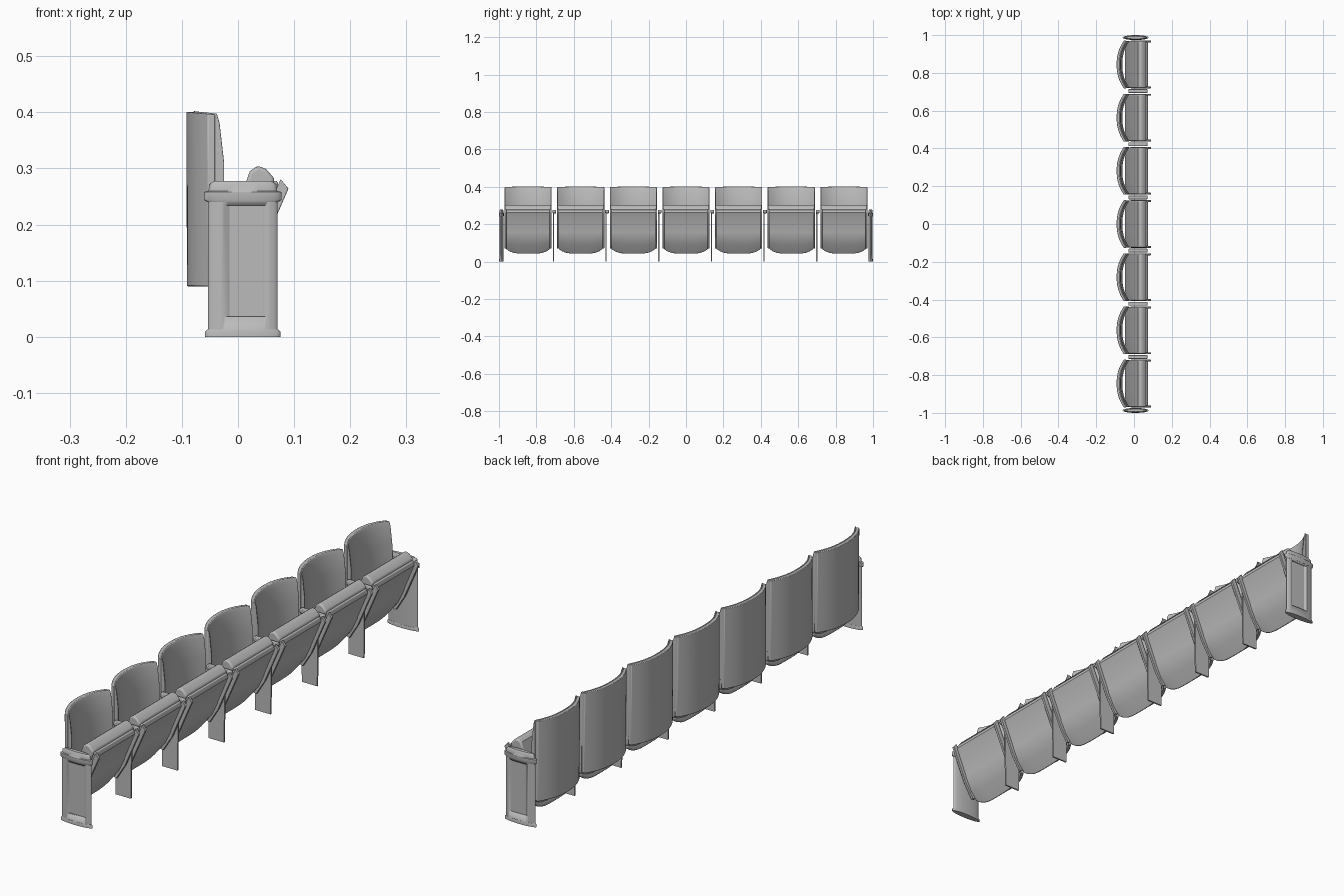
import bpy, bmesh, math

if "Cube" in bpy.data.objects:
    bpy.data.objects.remove(bpy.data.objects["Cube"])

grey = bpy.data.materials.new("plain grey")
grey.diffuse_color = (0.5, 0.5, 0.5, 1)
grey.use_nodes = True
grey.node_tree.nodes["Principled BSDF"].inputs["Base Color"].default_value = grey.diffuse_color
PITCH = 0.2815


def make(name, bm, angle=35, bevel=0, segs=2):
    bmesh.ops.recalc_face_normals(bm, faces=bm.faces[:])
    me = bpy.data.meshes.new(name)
    bm.to_mesh(me)
    bm.free()
    me.materials.append(grey)
    ob = bpy.data.objects.new(name, me)
    bpy.context.collection.objects.link(ob)
    bpy.context.view_layer.objects.active = ob
    for o in bpy.context.selected_objects:
        o.select_set(False)
    ob.select_set(True)
    bpy.ops.object.shade_smooth_by_angle(angle=math.radians(angle))
    if bevel:
        b = ob.modifiers.new("soft edges", 'BEVEL')
        b.width, b.segments = bevel, segs
        b.limit_method, b.angle_limit = 'ANGLE', math.radians(40)
    return ob


def sliced(name, profile, half, n=1, warp=lambda t, x, z: (x, z), yc=0, **kw):
    """Sweep an (x, z) profile along y in n steps, warping each slice."""
    bm = bmesh.new()
    rings = []
    for i in range(n + 1):
        t = -1 + 2 * i / n
        ring = []
        for x, z in profile:
            wx, wz = warp(t, x, z)
            ring.append(bm.verts.new((wx, yc + t * half, wz)))
        rings.append(ring)
    m = len(profile)
    for a, b in zip(rings, rings[1:]):
        for j in range(m):
            bm.faces.new((a[j], a[(j + 1) % m], b[(j + 1) % m], b[j]))
    bm.faces.new(rings[0])
    bm.faces.new(rings[-1])
    return make(name, bm, **kw)


def lens(name, yc, levels, cx=0.0085, n=28):
    """Stack oval cross-sections given as (half x, half y, z)."""
    bm = bmesh.new()
    rings = [[bm.verts.new((cx + hx * math.cos(2 * math.pi * i / n),
                            yc + hy * math.sin(2 * math.pi * i / n), z))
              for i in range(n)] for hx, hy, z in levels]
    for a, b in zip(rings, rings[1:]):
        for j in range(n):
            bm.faces.new((a[j], a[(j + 1) % n], b[(j + 1) % n], b[j]))
    bm.faces.new(rings[0])
    bm.faces.new(rings[-1])
    return make(name, bm)


# Curved backrest: thin shell and padded front
def curve_back(t, x, z):
    return x + 0.038 * abs(t) ** 2.3, z - (0.004 * t * t if z > 0.3 else 0)


parts = [
    sliced("back_shell", [(-0.091, 0.09), (-0.078, 0.09), (-0.078, 0.4), (-0.092, 0.401)],
           0.126, 16, curve_back, bevel=0.002),
    sliced("back_cushion", [(-0.08, 0.12), (-0.066, 0.12), (-0.062, 0.2), (-0.062, 0.315),
                            (-0.07, 0.385), (-0.075, 0.402), (-0.08, 0.402)],
           0.125, 16, curve_back, bevel=0.006, segs=3),
]


# Folded seat: pad towards the backrest, pan on the outside
def round_rear(t, x, z):
    low = max(0, (0.15 - z) / 0.11)
    return x + 0.012 * low * t ** 4, z + 0.026 * low * t ** 4


parts += [
    sliced("seat_pad", [(-0.045, 0.065), (-0.047, 0.12), (0.014, 0.275), (0.021, 0.295),
                        (0.035, 0.305), (0.05, 0.299), (0.066, 0.281), (0.055, 0.25),
                        (0.008, 0.14), (-0.03, 0.06)],
           0.124, 12, round_rear, bevel=0.006, segs=3),
    sliced("seat_pan", [(-0.045, 0.05), (-0.035, 0.041), (0.0, 0.09), (0.03, 0.153),
                        (0.03, 0.157), (0.074, 0.262), (0.07, 0.278), (0.055, 0.278),
                        (0.0, 0.14), (-0.043, 0.066)],
           0.118, 12, round_rear, bevel=0.003),
]
# Slanted side brackets of the seat
for s in (-1, 1):
    parts.append(sliced("seat_side_bracket",
                        [(0.076, 0.281), (0.09, 0.264), (0.07, 0.218), (0.032, 0.13),
                         (-0.005, 0.07), (-0.018, 0.075), (0.01, 0.13)],
                        0.005, yc=s * 0.121, bevel=0.0015))

for ob in parts:
    for k in range(-3, 4):
        c = ob if k == 0 else ob.copy()
        if k:
            bpy.context.collection.objects.link(c)
        c.location.y = k * PITCH

# Dividers with armrests between the seats
for k in range(6):
    y = (k - 2.5) * PITCH
    sliced("divider_leg", [(-0.02, 0), (0.045, 0), (0.048, 0.265), (-0.022, 0.265)],
           0.003, yc=y - 0.005)
    sliced("armrest", [(-0.03, 0.262), (0.062, 0.258), (0.07, 0.262), (0.072, 0.27),
                       (0.067, 0.277), (-0.03, 0.277)], 0.01, yc=y, bevel=0.003)

# Oval end panels with recessed face, foot band and arm cap
for s in (-1, 1):
    y = s * 0.987
    panel = lens("end_panel", y, [(0.062, 0.011, 0), (0.062, 0.011, 0.25)])
    cut = sliced("recess_cutter", [(0, 0.036), (1, 0.036), (1, 0.234), (0, 0.234)], 1,
                 warp=lambda t, x, z: (0.015 + (2 * x - 1) * (0.03 if t < 0 else 0.047), z))
    for v in cut.data.vertices:  # narrow side becomes the recess floor
        v.co.y = y + s * (0.004 if v.co.y < 0 else 0.014)
    bm = bmesh.new()
    bm.from_mesh(cut.data)
    bmesh.ops.recalc_face_normals(bm, faces=bm.faces[:])
    bm.to_mesh(cut.data)
    bm.free()
    cut.hide_render = True
    cut.hide_set(True)
    mod = panel.modifiers.new("recess", 'BOOLEAN')
    mod.object, mod.operation, mod.solver = cut, 'DIFFERENCE', 'EXACT'
    lens("end_foot", y, [(0.067, 0.0125, 0), (0.067, 0.0125, 0.009), (0.063, 0.0115, 0.013)])
    lens("end_arm_cap", y, [(0.063, 0.0115, 0.24), (0.069, 0.013, 0.244), (0.069, 0.013, 0.258),
                            (0.061, 0.0115, 0.26), (0.06, 0.011, 0.272), (0.05, 0.007, 0.278)])
